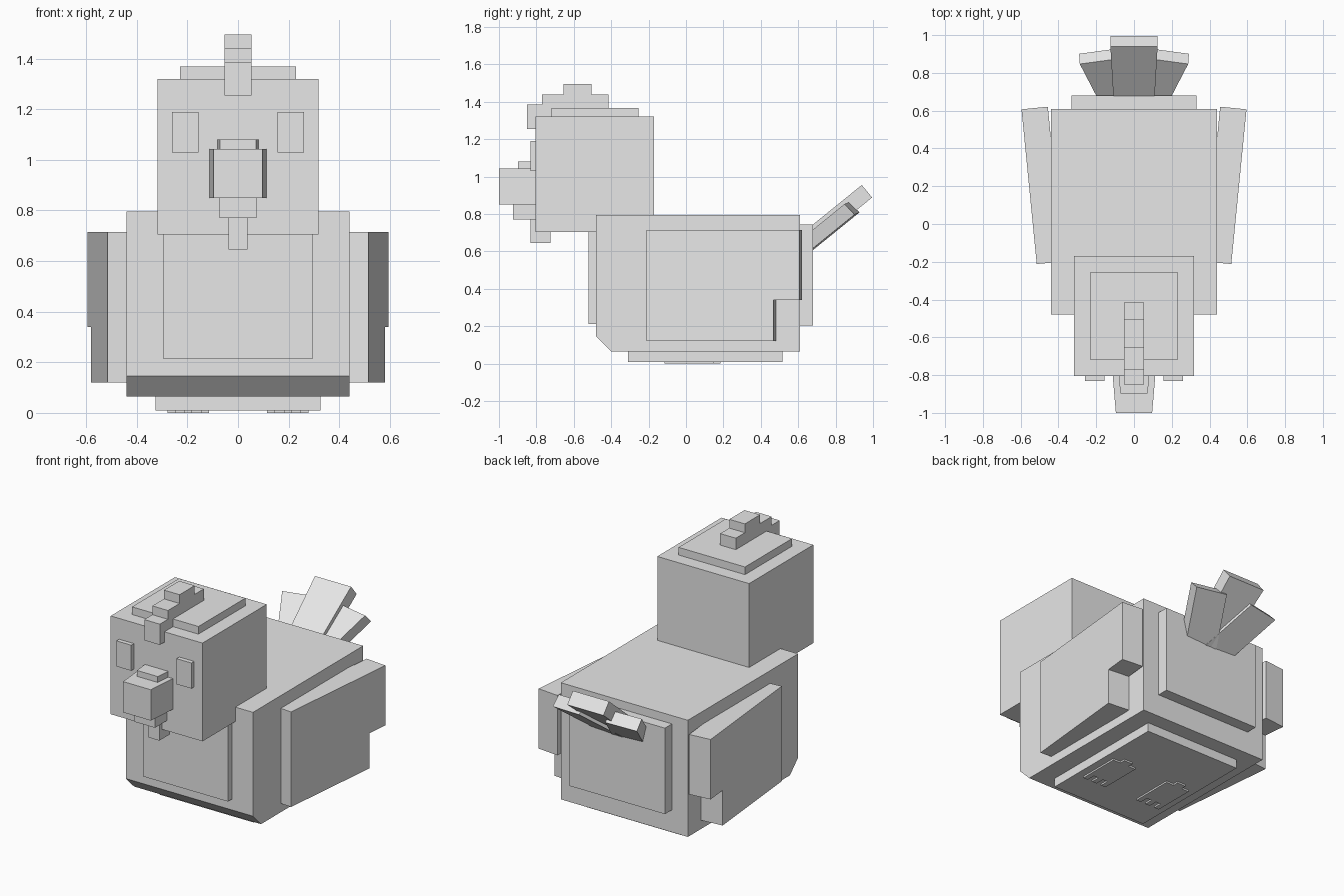
import bpy
from mathutils import Vector, Matrix

grey = bpy.data.materials.new("plain grey")
grey.diffuse_color = (0.8, 0.8, 0.8, 1)


def add(name, verts, faces):
    mesh = bpy.data.meshes.new(name)
    mesh.from_pydata([tuple(v) for v in verts], [], faces)
    mesh.materials.append(grey)
    ob = bpy.data.objects.new(name, mesh)
    bpy.context.collection.objects.link(ob)
    # make all normals face outward
    import bmesh
    bm = bmesh.new()
    bm.from_mesh(mesh)
    bmesh.ops.recalc_face_normals(bm, faces=bm.faces)
    bm.to_mesh(mesh)
    bm.free()
    return ob


def prism(name, outline, offset):
    """Solid from a flat outline swept along an offset vector."""
    n = len(outline)
    a = [Vector(p) for p in outline]
    b = [p + Vector(offset) for p in a]
    faces = [tuple(range(n)), tuple(range(2 * n - 1, n - 1, -1))]
    faces += [(i, (i + 1) % n, (i + 1) % n + n, i + n) for i in range(n)]
    return add(name, a + b, faces)


def box(name, x0, x1, y0, y1, z0, z1):
    return prism(name, [(x0, y0, z0), (x1, y0, z0), (x1, y1, z0), (x0, y1, z0)], (0, 0, z1 - z0))


def tapered(name, front, back, y0, y1, z0, z1):
    """Box with different half widths at the front and back."""
    return prism(name, [(-front, y0, z0), (front, y0, z0), (back, y1, z0), (-back, y1, z0)],
                 (0, 0, z1 - z0))


# Body with a chamfered lower front edge
prism("body", [(-0.44, y, z) for y, z in
               [(-0.48, 0.145), (-0.40, 0.065), (0.61, 0.065), (0.61, 0.795), (-0.48, 0.795)]],
      (0.88, 0, 0))
box("chest_plate", -0.295, 0.295, -0.52, -0.47, 0.213, 0.71)
box("rump_plate", -0.33, 0.33, 0.60, 0.68, 0.205, 0.743)
box("base_plate", -0.327, 0.327, -0.31, 0.515, 0.01, 0.075)

# Head, cap and stepped crest
box("head", -0.318, 0.318, -0.805, -0.17, 0.705, 1.32)
box("cap", -0.23, 0.23, -0.72, -0.255, 1.31, 1.368)
prism("crest", [(-0.054, y, z) for y, z in
                [(-0.85, 1.255), (-0.79, 1.255), (-0.79, 1.31), (-0.71, 1.31), (-0.71, 1.36),
                 (-0.415, 1.36), (-0.415, 1.44), (-0.505, 1.44), (-0.505, 1.495),
                 (-0.655, 1.495), (-0.655, 1.44), (-0.77, 1.44), (-0.77, 1.385), (-0.85, 1.385)]],
      (0.108, 0, 0))

# Beak parts and wattle
tapered("beak", 0.096, 0.113, -1.0, -0.80, 0.85, 1.043)
tapered("beak_ridge", 0.072, 0.081, -0.897, -0.80, 1.035, 1.08)
box("lower_beak", -0.073, 0.073, -0.925, -0.80, 0.77, 0.855)
box("wattle", -0.038, 0.038, -0.832, -0.725, 0.645, 0.775)

# Centre tail feather
prism("centre_tail_feather",
      [(-0.125, 0.94, 0.955), (0.125, 0.94, 0.955), (0.105, 0.60, 0.68), (-0.105, 0.60, 0.68)],
      (0, 0.055, -0.067))

for s, side in ((1, "right"), (-1, "left")):
    # Eyes
    xs = sorted((s * 0.157, s * 0.26))
    box(side + "_eye", *xs, -0.832, -0.80, 1.03, 1.19)

    # Wings, flared outward toward the back with a notch below the tip
    hinge = Vector((s * 0.515, -0.212, 0))
    turn = Matrix.Rotation(-s * 0.098, 3, 'Z')
    wing = [(0, 0.12), (0.683, 0.12), (0.683, 0.34), (0.823, 0.34), (0.823, 0.715), (0, 0.715)]
    prism(side + "_wing", [hinge + turn @ Vector((0, y, z)) for y, z in wing],
          turn @ Vector((-s * 0.14, 0, 0)))

    # Splayed side tail feathers
    tip = Vector((s * 0.287, 0.847, 0.853))
    along = Vector((s * 0.13, 0.25, 0.203))
    across = Vector((-s * 0.20, 0.027, 0.012))
    prism(side + "_tail_feather", [tip, tip + across, tip + across - along, tip - along],
          (s * 0.004, 0.054, -0.056))

    # Feet with three toes in front and a spur behind
    foot = [(-0.082, -0.115), (-0.05, -0.115), (-0.05, -0.06), (-0.016, -0.06), (-0.016, -0.115),
            (0.016, -0.115), (0.016, -0.06), (0.05, -0.06), (0.05, -0.115), (0.082, -0.115),
            (0.082, 0.15), (0.03, 0.15), (0.03, 0.185), (-0.03, 0.185), (-0.03, 0.15), (-0.082, 0.15)]
    prism(side + "_foot", [(s * 0.197 + x, y, 0) for x, y in foot], (0, 0, 0.015))
